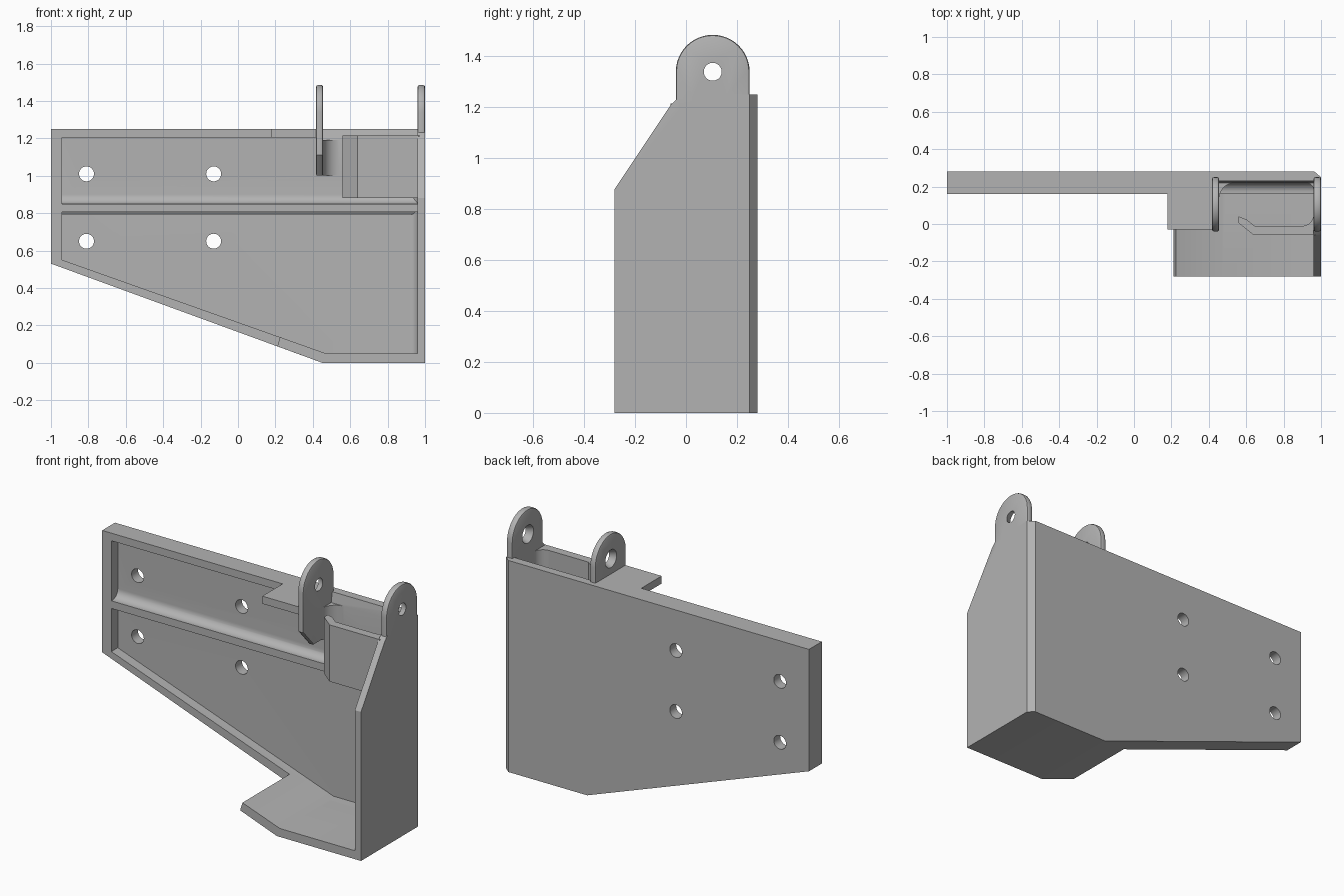
import bpy, bmesh
from math import sin, cos, pi

old = bpy.data.objects.get("Cube")
if old:
    bpy.data.objects.remove(old, do_unlink=True)

GREY = (0.45, 0.45, 0.45, 1)
mat = bpy.data.materials.new("matte_grey")
mat.use_nodes = True
mat.diffuse_color = GREY
mat.node_tree.nodes["Principled BSDF"].inputs["Base Color"].default_value = GREY


def arc(cx, cy, r, a, b, n=10):
    """Points on an arc, angles in half turns."""
    return [(cx + r * cos(pi * (a + (b - a) * i / n)),
             cy + r * sin(pi * (a + (b - a) * i / n))) for i in range(n + 1)]


def prism(name, pts, axis, lo, hi, bevel=0, top_scale=1):
    """Extrude a closed outline along an axis; top_scale tapers the far end."""
    place = {"x": lambda u, v, d: (d, u, v),
             "y": lambda u, v, d: (u, d, v),
             "z": lambda u, v, d: (u, v, d)}[axis]
    cu = sum(p[0] for p in pts) / len(pts)
    cv = sum(p[1] for p in pts) / len(pts)
    bm = bmesh.new()
    a = [bm.verts.new(place(u, v, lo)) for u, v in pts]
    b = [bm.verts.new(place(cu + (u - cu) * top_scale, cv + (v - cv) * top_scale, hi))
         for u, v in pts]
    caps = [bm.faces.new(a), bm.faces.new(b)]
    for i in range(len(pts)):
        j = (i + 1) % len(pts)
        bm.faces.new((a[i], a[j], b[j], b[i]))
    bmesh.ops.recalc_face_normals(bm, faces=bm.faces)
    if bevel:
        edges = list({e for f in caps for e in f.edges})
        bmesh.ops.bevel(bm, geom=edges, offset=bevel, segments=2, profile=0.5,
                        affect="EDGES")
    mesh = bpy.data.meshes.new(name)
    bm.to_mesh(mesh)
    bm.free()
    mesh.materials.append(mat)
    ob = bpy.data.objects.new(name, mesh)
    bpy.context.collection.objects.link(ob)
    return ob


def combine(target, others, operation):
    """Apply exact booleans and discard the tools."""
    for other in others:
        mod = target.modifiers.new("bool", "BOOLEAN")
        mod.operation, mod.solver, mod.object = operation, "EXACT", other
        bpy.context.view_layer.objects.active = target
        bpy.ops.object.modifier_apply(modifier=mod.name)
        bpy.data.objects.remove(other, do_unlink=True)


def ring(u, v, r):
    return arc(u, v, r, 0, 2, 32)[:-1]


# Shallow tray: tapered back plate with a raised rim
body = prism("bracket_body", [(-1, 1.25), (1, 1.25), (1, 0), (.45, 0), (-1, .53)],
             "y", .16, .28)
combine(body, [
    prism("tray_recess", [(-.94, 1.205), (.96, 1.205), (.96, .05), (.47, .05), (-.94, .55)],
          "y", .1, .22),
    prism("rim_gap", [(.24, 1.3), (.1, 1.3), (.1, 1.19), (.22, 1.19)], "x", .455, .96),
], "DIFFERENCE")

# Side wall, flanges, rib and inner corner fillets
side_wall = prism("side_wall", [(-.28, 0), (.25, 0), (.25, 1.25), (-.03, 1.24),
                                (-.06, 1.21), (-.28, .88)], "x", .96, 1)
top_flange = prism("top_flange", [(.18, 1.205), (.44, 1.205), (.44, 1.25), (.18, 1.25)],
                   "y", -.03, .18)
bottom_flange = prism("bottom_flange", [(.21, .088), (.45, 0), (1, 0), (1, .05), (.47, .05),
                                        (.225, .137)], "y", -.28, .18)
rib = prism("rib", [(.24, .79), (.22, .79), (.21, .805), (.16, .805), (.16, .85)]
            + arc(.17, .9, .05, 1.5, 2) + [(.24, .9)], "x", -.95, .97)
ear_fillet = prism("ear_fillet", [(.45, .23), (.45, .135)] + arc(.54, .135, .085, 1, .5)
                   + [(.54, .23)], "z", 1.0, 1.19)
wall_fillet = prism("wall_fillet", [(.97, .23), (.92, .23)] + arc(.92, .18, .04, .5, 0)
                    + [(.97, .18)], "z", .04, 1.19)
combine(body, [side_wall, top_flange, bottom_flange, rib, ear_fillet, wall_fillet], "UNION")

# Hooked retaining lip fixed to the side wall
lip = prism("retaining_lip", [(.56, .04), (.56, .005), (.64, -.06), (.97, -.06), (.97, .05)]
            + arc(.9, .05, .06, 2, 1.5) + [(.645, -.01), (.6, .025)], "z", .88, 1.215)

# Two rounded hinge ears
EAR_Y, EAR_Z, EAR_R = .105, 1.34, .145
arch = arc(EAR_Y, EAR_Z, EAR_R, 0, 1, 24)
inner_ear = prism("inner_ear", arch + [(-.04, 1.11), (.06, 1.0), (.25, 1.0)],
                  "x", .417, .455, .01)
outer_ear = prism("outer_ear", arch + [(-.04, 1.18), (.25, 1.18)], "x", .96, 1, .01)
combine(body, [lip, inner_ear, outer_ear], "UNION")

# Bolt holes, tapered pin holes and the chamfered back corner
cuts = [prism("bolt_hole", ring(x, z, .04), "y", .1, .35)
        for x in (-.81, -.13) for z in (.65, 1.01)]
cuts += [prism("pin_hole", ring(EAR_Y, EAR_Z, .055), "x", x - .005, x + .045, 0, .6)
         for x in (.417, .96)]
cuts.append(prism("corner_chamfer", [(1.035, .22), (.93, .31), (1.035, .31)], "z", -.1, 1.3))
combine(body, cuts, "DIFFERENCE")

bpy.ops.object.select_all(action="DESELECT")
body.select_set(True)
bpy.context.view_layer.objects.active = body
bpy.ops.object.shade_smooth_by_angle(angle=pi / 6)
